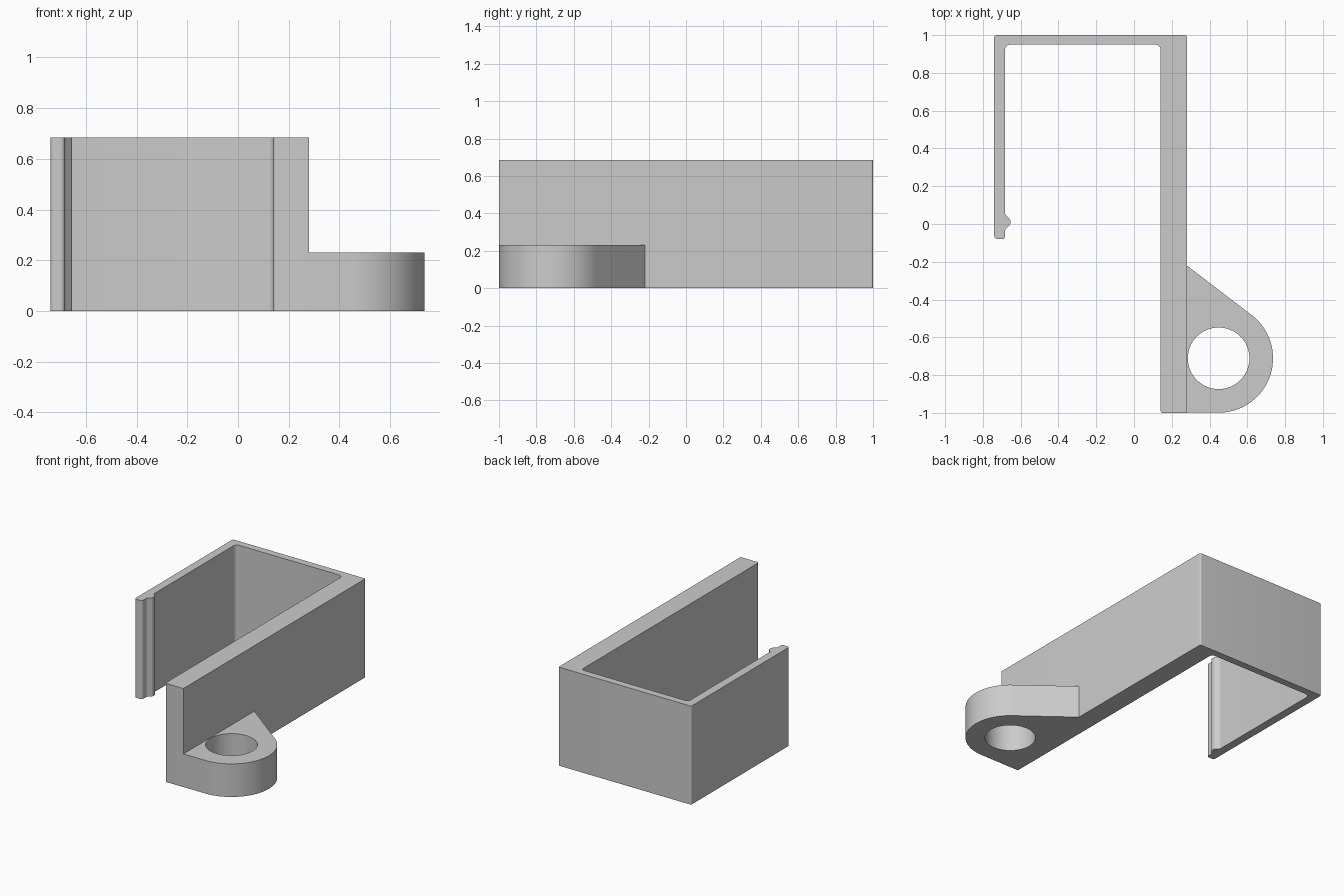
import bpy, bmesh, math
from mathutils import Vector

cube = bpy.data.objects.get("Cube")
if cube:
    bpy.data.objects.remove(cube, do_unlink=True)

HEIGHT, LUG_HEIGHT = 0.685, 0.23
WALL_X = 0.28                       # outer face of the thick wall
CENTRE, LUG_R, HOLE_R = Vector((0.448, -0.711)), 0.288, 0.163

grey = bpy.data.materials.new("plain grey")
grey.use_nodes = True
colour = (0.6, 0.6, 0.6, 1)
grey.diffuse_color = colour
grey.node_tree.nodes["Principled BSDF"].inputs["Base Color"].default_value = colour


def rounded(corners, steps=6):
    """Fillet each (x, y, radius) corner of a closed outline."""
    out = []
    for i, (x, y, r) in enumerate(corners):
        p = Vector((x, y))
        if r == 0:
            out.append(p)
            continue
        a = (Vector(corners[i - 1][:2]) - p).normalized()
        b = (Vector(corners[(i + 1) % len(corners)][:2]) - p).normalized()
        half = a.angle(b) / 2
        mid = p + (a + b).normalized() * r / math.sin(half)
        start = p + a * r / math.tan(half) - mid
        end = p + b * r / math.tan(half) - mid
        for k in range(steps + 1):
            t = k / steps
            out.append(mid + (start * (1 - t) + end * t).normalized() * r)
    return out


def arc(centre, radius, a0, a1, steps):
    return [centre + radius * Vector((math.cos(a), math.sin(a)))
            for a in (a0 + (a1 - a0) * k / steps for k in range(steps + 1))]


def extrude(name, outline, z0, z1):
    bm = bmesh.new()
    face = bm.faces.new([bm.verts.new((p.x, p.y, z0)) for p in outline])
    top = bmesh.ops.extrude_face_region(bm, geom=[face])["geom"]
    verts = [g for g in top if isinstance(g, bmesh.types.BMVert)]
    bmesh.ops.translate(bm, verts=verts, vec=(0, 0, z1 - z0))
    bmesh.ops.recalc_face_normals(bm, faces=bm.faces)
    mesh = bpy.data.meshes.new(name)
    bm.to_mesh(mesh)
    bm.free()
    mesh.materials.append(grey)
    ob = bpy.data.objects.new(name, mesh)
    bpy.context.collection.objects.link(ob)
    return ob


def select_only(ob):
    bpy.ops.object.select_all(action='DESELECT')
    ob.select_set(True)
    bpy.context.view_layer.objects.active = ob


# Three-sided clip: thick wall, back wall and thin arm with a catch ridge
clip = extrude("clip_body", rounded([
    (0.14, -1, 0.012), (WALL_X, -1, 0), (WALL_X, 1, 0.01), (-0.74, 1, 0.012),
    (-0.74, -0.08, 0.018), (-0.682, -0.08, 0.018),
    (-0.682, -0.03, 0.01), (-0.655, -0.003, 0.012),
    (-0.655, 0.025, 0.012), (-0.682, 0.05, 0.01),
    (-0.682, 0.95, 0.026), (0.14, 0.95, 0.026)]), 0, HEIGHT)

# Lug: round end joined to the wall by a tangent edge
root = Vector((WALL_X, -0.22))
d = root - CENTRE
tangent = math.atan2(d.y, d.x) - math.acos(LUG_R / d.length)
lug = extrude("pivot_lug", [root, Vector((WALL_X, CENTRE.y - LUG_R))]
              + arc(CENTRE, LUG_R, -math.pi / 2, tangent, 40), 0, LUG_HEIGHT)

# Hole through the lug
cutter = extrude("hole_cutter", arc(CENTRE, HOLE_R, 0, math.tau, 64)[:-1], -0.1, 0.4)
cutter.hide_render = True
cut = lug.modifiers.new("hole", 'BOOLEAN')
cut.operation, cut.solver, cut.object = 'DIFFERENCE', 'EXACT', cutter
select_only(lug)
bpy.ops.object.modifier_apply(modifier=cut.name)
bpy.data.objects.remove(cutter, do_unlink=True)

for ob in (clip, lug):
    select_only(ob)
    bpy.ops.object.shade_smooth_by_angle(angle=math.radians(30))
